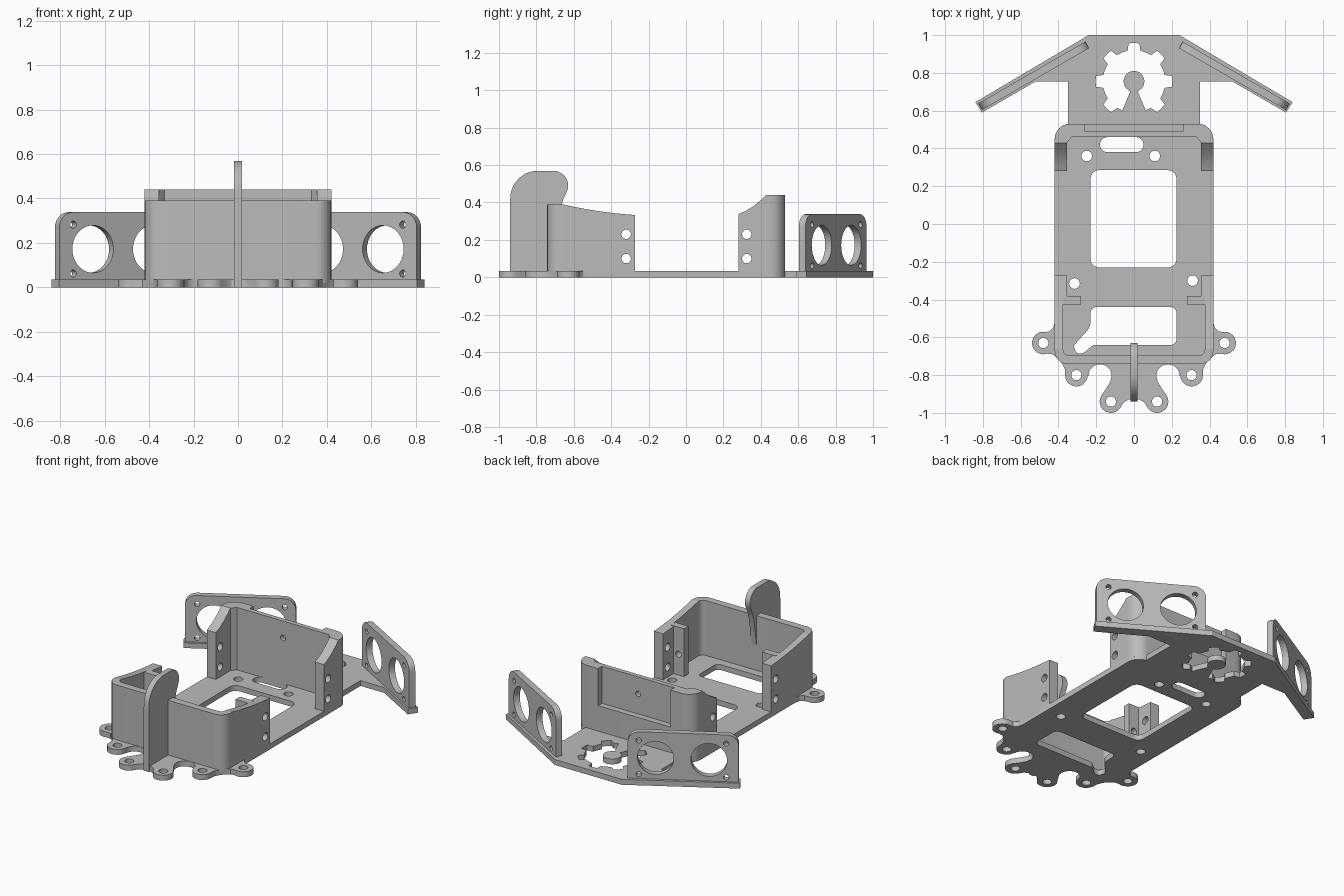
import bpy, bmesh
from math import sin, cos, tan, pi, radians
from mathutils import Matrix, Vector

cube = bpy.data.objects.get("Cube")
if cube:
    bpy.data.objects.remove(cube)

grey = bpy.data.materials.new("matte_grey")
grey.use_nodes = True
grey.diffuse_color = (0.5, 0.5, 0.5, 1)
grey.node_tree.nodes["Principled BSDF"].inputs["Base Color"].default_value = (0.5, 0.5, 0.5, 1)

X, Y, Z = Vector((1, 0, 0)), Vector((0, 1, 0)), Vector((0, 0, 1))
AXES = {"x": (Y, Z, X), "y": (X, Z, Y), "z": (X, Y, Z)}
BASE = 0.035


def arc(cx, cy, r, a0, a1, n=12):
    """Points on an arc, angles in degrees."""
    angles = [radians(a0 + (a1 - a0) * i / n) for i in range(n + 1)]
    return [(cx + r * cos(a), cy + r * sin(a)) for a in angles]


def circle(cx, cy, r):
    return arc(cx, cy, r, 0, 360, 32)[:-1]


def rounded(corners, default=0.0, n=6):
    """Polygon with filleted corners; a corner may carry its own radius."""
    out = []
    for i, c in enumerate(corners):
        r = c[2] if len(c) > 2 else default
        p = Vector(c[:2])
        a = (Vector(corners[i - 1][:2]) - p).normalized()
        b = (Vector(corners[(i + 1) % len(corners)][:2]) - p).normalized()
        if r == 0:
            out.append(tuple(p))
            continue
        half = a.angle(b) / 2
        centre = p + (a + b).normalized() * r / sin(half)
        va, vb = p + a * r / tan(half) - centre, p + b * r / tan(half) - centre
        turn = va.angle_signed(vb)
        for k in range(n + 1):
            t = -turn * k / n
            out.append((centre.x + va.x * cos(t) - va.y * sin(t),
                        centre.y + va.x * sin(t) + va.y * cos(t)))
    return out


def rect(x0, x1, y0, y1, r=0.0):
    return rounded([(x0, y0), (x1, y0), (x1, y1), (x0, y1)], r)


def plate(name, outline, lo, hi, axis="z", holes=(), mirror=False):
    """Extrude a profile with holes along an axis; optionally make both sides."""
    curve = bpy.data.curves.new(name, "CURVE")
    curve.dimensions = "2D"
    curve.fill_mode = "BOTH"
    curve.extrude = (hi - lo) / 2
    for loop in (outline, *holes):
        spline = curve.splines.new("POLY")
        spline.points.add(len(loop) - 1)
        for pt, (x, y) in zip(spline.points, loop):
            pt.co = (x, y, 0, 1)
        spline.use_cyclic_u = True
    temp = bpy.data.objects.new(name + "_profile", curve)
    bpy.context.collection.objects.link(temp)
    bpy.context.view_layer.update()
    source = bpy.data.meshes.new_from_object(
        temp.evaluated_get(bpy.context.evaluated_depsgraph_get()))
    bpy.data.objects.remove(temp)
    bpy.data.curves.remove(curve)

    u, v, n = AXES[axis] if isinstance(axis, str) else axis
    place = Matrix((u, v, n)).transposed().to_4x4()
    place.translation = n * (lo + hi) / 2
    sides = [("left_", 1), ("right_", -1)] if mirror else [("", 1)]
    for prefix, sign in sides:
        bm = bmesh.new()
        bm.from_mesh(source)
        bm.transform(Matrix.Diagonal((sign, 1, 1, 1)) @ place)
        bmesh.ops.remove_doubles(bm, verts=bm.verts, dist=0.0002)
        bmesh.ops.recalc_face_normals(bm, faces=bm.faces)
        mesh = bpy.data.meshes.new(prefix + name)
        bm.to_mesh(mesh)
        bm.free()
        mesh.materials.clear()
        mesh.materials.append(grey)
        obj = bpy.data.objects.new(prefix + name, mesh)
        bpy.context.collection.objects.link(obj)
        bpy.ops.object.select_all(action="DESELECT")
        obj.select_set(True)
        bpy.context.view_layer.objects.active = obj
        bpy.ops.object.shade_smooth_by_angle(angle=radians(30))
    bpy.data.meshes.remove(source)


# Base plate: half outline from the rear wing to the front ears, then mirrored
half = [(0.24, 1.0), (0.84, 0.645), (0.805, 0.59), (0.52, 0.755), (0.35, 0.755), (0.35, 0.53)]
half += arc(0.34, 0.45, 0.08, 75, 0, 6)
half += [(0.42, -0.52), (0.428, -0.55), (0.45, -0.57)]
half += arc(0.48, -0.63, 0.06, 100, -110)
half += [(0.43, -0.69), (0.385, -0.73), (0.366, -0.77)]
half += arc(0.305, -0.8, 0.06, 0, -180)
half += arc(0.18, -0.805, 0.062, 0, 180)
half += [(0.125, -0.835), (0.15, -0.875)]
half += arc(0.122, -0.94, 0.06, 30, -140)
half += [(0.055, -0.945), (0.03, -0.93)]
outline = half + [(-x, y) for x, y in reversed(half)]

# Gear-shaped opening: toothed outer edge, returning around the keyhole hub
gear = []
gy = 0.755
gear += arc(0, gy, 0.165, -68, -58, 2)
for k in range(7):
    mid = -45 + 45 * k
    gear += arc(0, gy, 0.203, mid - 8, mid + 8, 3)
    if k < 6:
        gear += arc(0, gy, 0.165, mid + 12, mid + 33, 4)
gear += arc(0, gy, 0.165, 238, 248, 2)
gear += arc(0, gy, 0.055, 250, -70, 28)

window = rect(-0.23, 0.225, -0.23, 0.285, 0.045)
cable_slot = rect(-0.18, 0.05, 0.38, 0.46, 0.039)
front_window = rounded([(0.225, -0.44, 0.03), (-0.23, -0.44, 0.03), (-0.23, -0.545, 0.08),
                        (-0.32, -0.645, 0.02), (-0.305, -0.685, 0.02), (-0.27, -0.685, 0.02),
                        (-0.215, -0.64, 0.03), (0.225, -0.64, 0.03)])
screws = [circle(x, y, 0.028) for x, y in
          [(-0.25, 0.36), (0.11, 0.36), (-0.315, -0.315), (0.31, -0.3)]]
ears = [circle(s * x, y, 0.027) for s in (1, -1)
        for x, y in [(0.48, -0.63), (0.305, -0.8), (0.122, -0.94)]]
plate("base_plate", outline, 0, BASE,
      holes=[gear, window, cable_slot, front_window, *screws, *ears])

# Angled sensor panels on the rear wing
u, n = Vector((cos(pi / 6), -0.5, 0)), Vector((0.5, cos(pi / 6), 0))
panel = rounded([(-0.26, BASE - 0.005), (0.395, BASE - 0.005),
                 (0.395, 0.338, 0.07), (-0.26, 0.338, 0.07)])
panel_holes = [circle(s, 0.172, 0.107) for s in (-0.095, 0.22)]
panel_holes += [circle(s, z, 0.016) for s in (-0.195, 0.322) for z in (0.062, 0.282)]
plate("sensor_panel", panel, 0.925, 0.965, (u, Z, n), panel_holes, mirror=True)

# Rear wall: full-depth foot, thin recessed centre, full-height corners
foot = rounded([(-0.42, 0.43), (-0.42, 0.53, 0.08), (0.42, 0.53, 0.08), (0.42, 0.43),
                (0.355, 0.43), (0.33, 0.46), (-0.33, 0.46), (-0.355, 0.43)])
plate("rear_wall_foot", foot, 0.02, 0.2)
plate("rear_wall_recess", rect(-0.262, 0.262, 0.2, 0.44), 0.46, 0.49, "y",
      [circle(0, 0.33, 0.018)])
corner = rounded([(0.26, 0.46), (0.33, 0.46), (0.355, 0.43), (0.42, 0.43),
                  (0.42, 0.53, 0.08), (0.26, 0.53)])
plate("rear_wall_corner", corner, 0.2, 0.44, mirror=True)

# Rear side cheeks with a sweeping top edge
cheek = [(0.28, 0.02), (0.28, 0.338), (0.32, 0.355), (0.36, 0.38), (0.4, 0.412),
         (0.43, 0.44), (0.43, 0.02)]
plate("rear_cheek", cheek, 0.355, 0.42, "x",
      [circle(0.325, z, 0.025) for z in (0.1, 0.23)], mirror=True)

# Front wall with rounded corners
front = rounded([(-0.42, -0.66), (-0.42, -0.742, 0.07), (0.42, -0.742, 0.07), (0.42, -0.66),
                 (0.375, -0.66), (0.375, -0.695, 0.03), (-0.375, -0.695, 0.03), (-0.375, -0.66)])
plate("front_wall", front, 0.02, 0.39)


# Front side walls: thin run, then a thicker drilled end
def top(y):
    t = (-0.27 - y) / 0.39
    return 0.333 + 0.025 * t + 0.032 * t * t


def side_profile(y0, y1):
    ys = [y0 + (y1 - y0) * i / 8 for i in range(9)]
    return [(y0, 0.02)] + [(y, top(y)) for y in ys] + [(y1, 0.02)]


plate("front_side_wall", side_profile(-0.66, -0.38), 0.375, 0.42, "x", mirror=True)
plate("front_cheek", side_profile(-0.38, -0.272), 0.355, 0.42, "x",
      [circle(-0.32, z, 0.025) for z in (0.1, 0.23)], mirror=True)

# Inner tabs that grip the carried part
plate("inner_tab", rect(0.28, 0.376, 0.02, 0.345), -0.425, -0.38, "y",
      [circle(0.32, 0.17, 0.02)], mirror=True)

# Upright fin at the front with a rounded head
fin = [(-0.94, 0.0), (-0.94, 0.4)]
fin += arc(-0.79, 0.42, 0.15, 175, 95, 10)
fin += arc(-0.71, 0.49, 0.08, 80, -25, 10)
fin += [(-0.655, 0.42), (-0.668, 0.38), (-0.685, 0.28), (-0.7, 0.15), (-0.705, 0.0)]
plate("front_fin", fin, -0.018, 0.018, "x")
